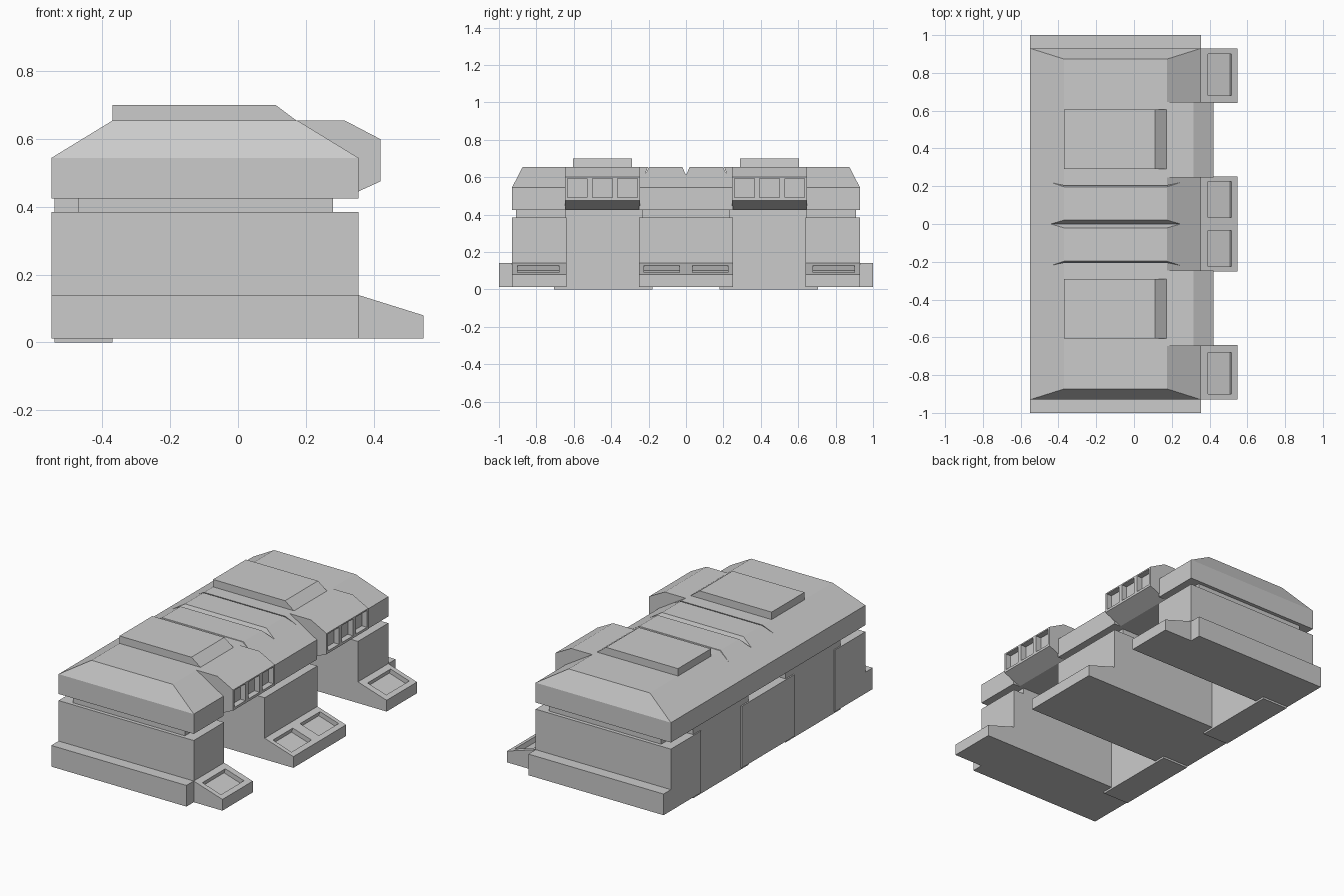
import bpy
import bmesh
from mathutils import Vector

if "Cube" in bpy.data.objects:
    bpy.data.objects.remove(bpy.data.objects["Cube"])

grey = bpy.data.materials.new("concrete grey")
grey.diffuse_color = (0.6, 0.6, 0.6, 1)
grey.use_nodes = True
grey.node_tree.nodes["Principled BSDF"].inputs["Base Color"].default_value = grey.diffuse_color


def make(name, verts, faces):
    me = bpy.data.meshes.new(name)
    me.from_pydata(verts, [], faces)
    bm = bmesh.new()
    bm.from_mesh(me)
    bmesh.ops.recalc_face_normals(bm, faces=bm.faces)
    bm.to_mesh(me)
    bm.free()
    me.materials.append(grey)
    ob = bpy.data.objects.new(name, me)
    bpy.context.collection.objects.link(ob)
    return ob


def loft(name, a, b):
    """Solid joining two matching outlines."""
    n = len(a)
    sides = [(i, (i + 1) % n, n + (i + 1) % n, n + i) for i in range(n)]
    return make(name, a + b, [tuple(range(n)), tuple(range(n, 2 * n))] + sides)


def prism_y(name, prof, y0, y1):
    """Extrude an (x, z) profile along y."""
    return loft(name, [(x, y0, z) for x, z in prof], [(x, y1, z) for x, z in prof])


def prism_x(name, prof, x0, x1):
    """Extrude a (y, z) profile along x."""
    return loft(name, [(x0, y, z) for y, z in prof], [(x1, y, z) for y, z in prof])


def rect(x0, x1, y0, y1, z):
    return [(x0, y0, z), (x1, y0, z), (x1, y1, z), (x0, y1, z)]


def box(name, x0, x1, y0, y1, z0, z1):
    return loft(name, rect(x0, x1, y0, y1, z0), rect(x0, x1, y0, y1, z1))


def cut(ob, cutters):
    bpy.context.view_layer.objects.active = ob
    for c in cutters:
        c.hide_render = True
        m = ob.modifiers.new("cut", 'BOOLEAN')
        m.operation, m.solver, m.object = 'DIFFERENCE', 'EXACT', c
        bpy.ops.object.modifier_apply(modifier=m.name)
        bpy.data.objects.remove(c, do_unlink=True)


BACK, FRONT, FLOOR = -0.55, 0.355, 0.012
SIDES = ((-1, "left"), (1, "right"))

# Roof slab with bevelled upper half
w0, w1 = rect(BACK, FRONT, -0.93, 0.93, 0.425), rect(BACK, FRONT, -0.93, 0.93, 0.545)
top = rect(-0.37, 0.175, -0.873, 0.873, 0.655)
ring = [(i, (i + 1) % 4, 4 + (i + 1) % 4, 4 + i) for i in range(4)]
upper = [tuple(v + 4 for v in f) for f in ring]
roof = make("roof", w0 + w1 + top, [(0, 1, 2, 3), (8, 9, 10, 11)] + ring + upper)

# Roof grooves and the undercut below each window bay
cutters = [prism_x("groove_cutter", [(-0.028, 0.67), (0.028, 0.67), (0, 0.612)], -0.7, 0.7)]
for s, side in SIDES:
    cutters.append(prism_x("slit_cutter", [(s * 0.189, 0.67), (s * 0.198, 0.67), (s * 0.22, 0.612)], -0.7, 0.7))
    cutters.append(prism_y("undercut_cutter", [(0.31, 0.40), (0.31, 0.429), (0.42, 0.479), (0.42, 0.40)],
                           s * 0.25, s * 0.645))
cut(roof, cutters)


def foot(name, y0, y1, pockets):
    """Sloped foot with sunken pockets in its top."""
    a, b = Vector((FRONT, 0.14)), Vector((0.547, 0.08))
    ob = prism_y(name, [(0.345, FLOOR), (0.345, 0.14), a, b, (0.547, FLOOR)], y0, y1)
    d = (b - a).normalized()
    n = Vector((-d.y, d.x)) * 0.028
    p, q = (a + (b - a) * t for t in (0.19, 0.84))
    cut(ob, [prism_y("pocket_cutter", [p + n, q + n, q - n, p - n], u, v) for u, v in pockets])


# Middle pier
box("middle_pier", BACK, FRONT, -0.252, 0.252, FLOOR, 0.385)
box("middle_neck", -0.47, 0.28, -0.235, 0.235, 0.38, 0.43)
foot("middle_foot", -0.252, 0.252, [(-0.225, -0.035), (0.035, 0.225)])

for s, side in SIDES:
    # End pier with its wider plinth
    prism_x(side + "_end_pier", [(s * y, z) for y, z in
            ((0.64, FLOOR), (1, FLOOR), (1, 0.14), (0.93, 0.14), (0.93, 0.385), (0.64, 0.385))], BACK, FRONT)
    box(side + "_end_neck", -0.47, 0.28, s * 0.645, s * 0.908, 0.38, 0.43)
    foot(side + "_end_foot", *sorted((s * 0.64, s * 0.93)), [sorted((s * 0.68, s * 0.90))])

    # Rear wall closing the bay
    box(side + "_bay_wall", -0.542, -0.37, s * 0.178, s * 0.705, 0, 0.43)

    # Window bay with three recessed windows
    bay = prism_y(side + "_window_bay", [(0.175, 0.655), (0.315, 0.655), (0.42, 0.60), (0.42, 0.475),
                                         (0.31, 0.425), (0.29, 0.44)], s * 0.247, s * 0.647)
    cut(bay, [box("window_cutter", 0.385, 0.45, s * c - 0.053, s * c + 0.053, 0.49, 0.592)
              for c in (0.313, 0.447, 0.581)])

    # Raised roof hatch with a sloped front
    prism_y(side + "_roof_hatch", [(-0.37, 0.65), (-0.37, 0.70), (0.112, 0.70), (0.172, 0.655), (0.172, 0.65)],
            s * 0.29, s * 0.605)
